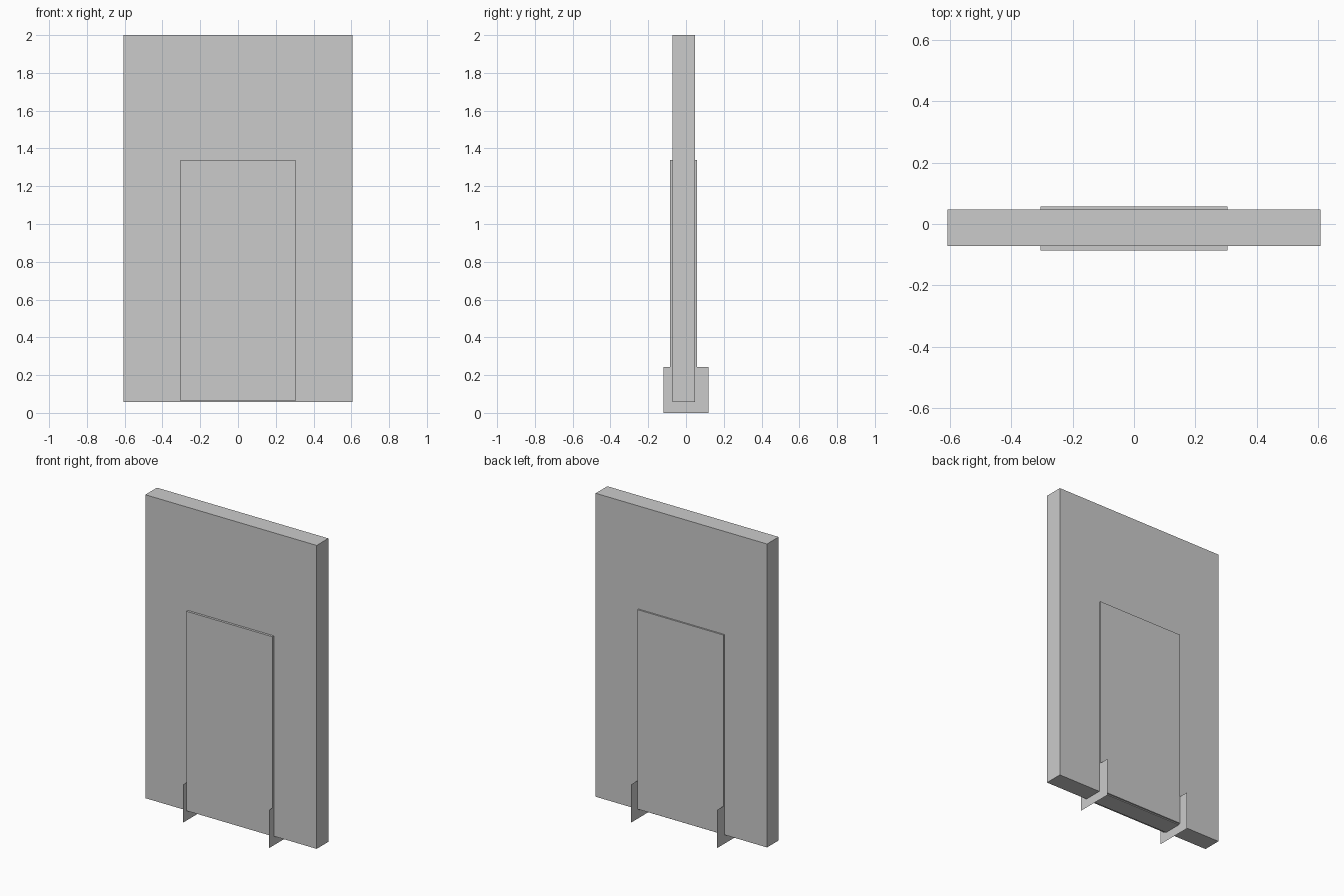
import bpy, bmesh
from mathutils import Vector

if "Cube" in bpy.data.objects:
    bpy.data.objects.remove(bpy.data.objects["Cube"])


def make_object(name, bm):
    mesh = bpy.data.meshes.new(name)
    bm.to_mesh(mesh)
    bm.free()
    obj = bpy.data.objects.new(name, mesh)
    bpy.context.collection.objects.link(obj)
    return obj


def box(name, lo, hi):
    lo, hi = Vector(lo), Vector(hi)
    bm = bmesh.new()
    bmesh.ops.create_cube(bm, size=1)
    bmesh.ops.scale(bm, vec=hi - lo, verts=bm.verts)
    bmesh.ops.translate(bm, vec=(lo + hi) / 2, verts=bm.verts)
    return make_object(name, bm)


def upright_sheet(name, x, half_depth, height):
    bm = bmesh.new()
    outline = [(-half_depth, 0), (half_depth, 0),
               (half_depth, height), (-half_depth, height)]
    bm.faces.new([bm.verts.new((x, y, z)) for y, z in outline])
    return make_object(name, bm)


# Large upright board
box("main_board", (-0.607, -0.071, 0.057), (0.607, 0.047, 2.0))

# Raised centre panel, standing slightly proud on both sides
box("centre_panel", (-0.304, -0.086, 0.063), (0.304, 0.057, 1.34))

# Paper-thin feet at the sides of the centre panel
for side, x in (("left", -0.305), ("right", 0.305)):
    upright_sheet(side + "_foot", x, 0.12, 0.244)
